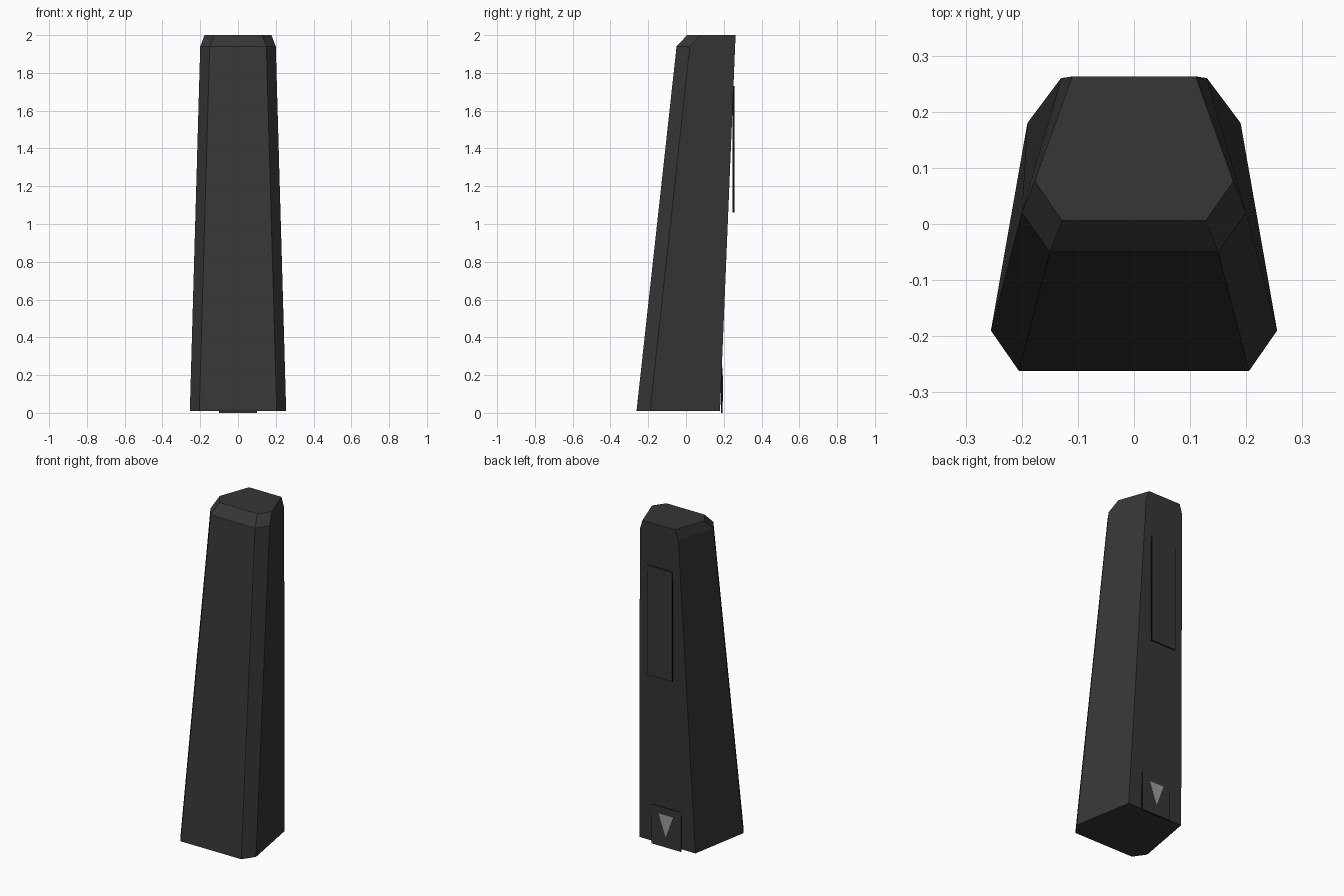
import bpy, bmesh

if "Cube" in bpy.data.objects:
    bpy.data.objects.remove(bpy.data.objects["Cube"])

def material(name, value):
    m = bpy.data.materials.new(name)
    m.diffuse_color = (value, value, value, 1)
    m.use_nodes = True
    m.node_tree.nodes["Principled BSDF"].inputs["Base Color"].default_value = m.diffuse_color
    return m

charcoal = material("charcoal", 0.037)
black = material("black edge", 0.004)
grey = material("light grey", 0.34)

def loft(name, rings, mats, edge_index=0):
    """Skin equal-sized rings of points, closing both ends."""
    bm = bmesh.new()
    loops = [[bm.verts.new(p) for p in r] for r in rings]
    n = len(loops[0])
    bm.faces.new(loops[0][::-1])
    bm.faces.new(loops[-1])
    for a, b in zip(loops, loops[1:]):
        for i in range(n):
            j = (i + 1) % n
            f = bm.faces.new((a[i], a[j], b[j], b[i]))
            f.material_index = edge_index
    bmesh.ops.recalc_face_normals(bm, faces=bm.faces[:])
    me = bpy.data.meshes.new(name)
    bm.to_mesh(me)
    bm.free()
    for m in mats:
        me.materials.append(m)
    ob = bpy.data.objects.new(name, me)
    bpy.context.collection.objects.link(ob)
    return ob

def mirrored(half, z):
    """Right half outline (front to back) mirrored into a full ring."""
    return [(x, y, z) for x, y in half] + [(-x, y, z) for x, y in reversed(half)]

# Leaning tapered body with chamfered front corners and a chamfered top
loft("body", [
    mirrored([(0.205, -0.262), (0.255, -0.19), (0.19, 0.18)], 0.01),
    mirrored([(0.15, -0.05), (0.20, 0.02), (0.13, 0.26)], 1.94),
    mirrored([(0.128, 0.006), (0.177, 0.076), (0.11, 0.263)], 2.0),
], [charcoal])

def back_plate(name, outline, y0, y1, mats, edge_index):
    return loft(name, [[(x, y, z) for x, z in outline] for y in (y0, y1)], mats, edge_index)

def rect(half_w, z0, z1):
    return [(-half_w, z0), (half_w, z0), (half_w, z1), (-half_w, z1)]

# Thin back panels with dark rims
back_plate("upper_back_panel", rect(0.085, 1.06, 1.73), 0.247, 0.256, [charcoal, black], 1)
back_plate("lower_back_panel", rect(0.10, 0.0, 0.24), 0.184, 0.193, [charcoal, black], 1)

# Downward arrow marker on the lower panel
back_plate("arrow_marker", [(0, 0.06), (0.05, 0.198), (-0.05, 0.198)], 0.191, 0.195, [grey], 0)
